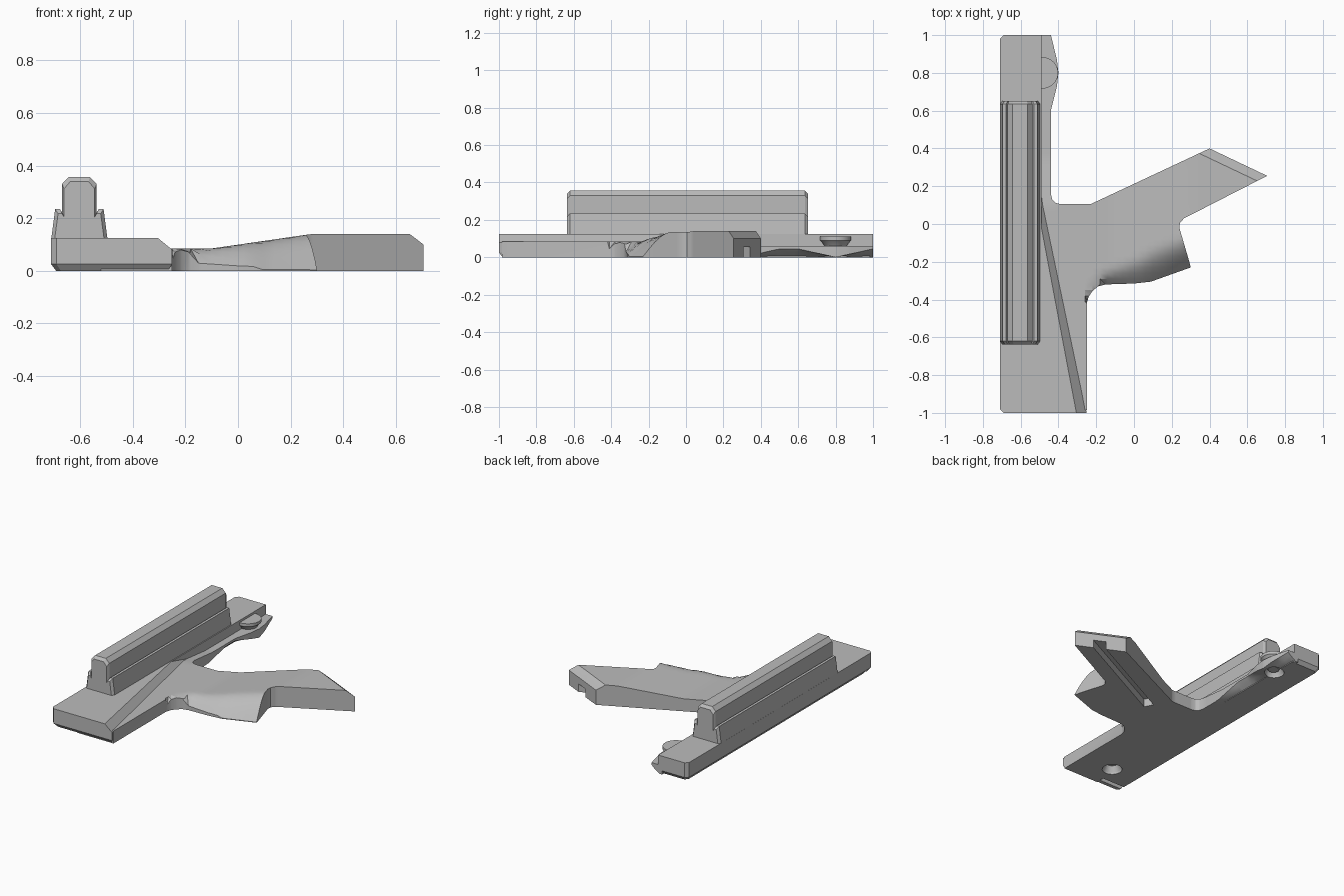
import bpy, bmesh, math
from mathutils import Vector

if "Cube" in bpy.data.objects:
    bpy.data.objects.remove(bpy.data.objects["Cube"])

grey = bpy.data.materials.new("plain_grey")
grey.use_nodes = True
grey.diffuse_color = (0.5, 0.5, 0.5, 1)
grey.node_tree.nodes["Principled BSDF"].inputs["Base Color"].default_value = (0.5, 0.5, 0.5, 1)


def clamp(t):
    return max(0.0, min(1.0, t))


def finish(name, bm):
    bmesh.ops.recalc_face_normals(bm, faces=bm.faces)
    mesh = bpy.data.meshes.new(name)
    bm.to_mesh(mesh)
    bm.free()
    mesh.materials.append(grey)
    ob = bpy.data.objects.new(name, mesh)
    bpy.context.collection.objects.link(ob)
    return ob


def activate(ob):
    bpy.ops.object.select_all(action='DESELECT')
    ob.select_set(True)
    bpy.context.view_layer.objects.active = ob


def loft(layers):
    """Closed solid through outlines of equal point count."""
    bm = bmesh.new()
    rings = [[bm.verts.new(p) for p in layer] for layer in layers]
    n = len(rings[0])
    for a, b in zip(rings, rings[1:]):
        for i in range(n):
            bm.faces.new((a[i], a[(i + 1) % n], b[(i + 1) % n], b[i]))
    bm.faces.new(rings[0])
    bm.faces.new(rings[-1])
    return bm


def turned(name, x, y, profile, sides=40):
    """Round solid from (radius, height) pairs."""
    ang = [math.tau * i / sides for i in range(sides)]
    return finish(name, loft([[(x + r * math.cos(a), y + r * math.sin(a), z) for a in ang]
                              for r, z in profile]))


def cut(ob, cutter):
    mod = ob.modifiers.new("cut", 'BOOLEAN')
    mod.operation, mod.solver, mod.object = 'DIFFERENCE', 'EXACT', cutter
    activate(ob)
    bpy.ops.object.modifier_apply(modifier=mod.name)


def box_cutter(name, centre, size, turn=0):
    bm = bmesh.new()
    bmesh.ops.create_cube(bm, size=1)
    bmesh.ops.scale(bm, vec=size, verts=bm.verts)
    ob = finish(name, bm)
    ob.location, ob.rotation_euler.z = centre, turn
    return ob


# Thick base slab with clipped outer corners and a tapering sloped edge
foot = [(-0.69, -1), (-0.25, -1), (-0.49, 0.15), (-0.49, 1), (-0.69, 1), (-0.71, 0.98), (-0.71, -0.98)]
crest = list(foot)
crest[1], crest[2] = (-0.305, -1), (-0.49, -0.02)
inset = [(-0.48 + (x + 0.48) * 0.92, y * 0.98) for x, y in foot]
slab = finish("base_slab", loft([[(x, y, z) for x, y in ring] for ring, z in
                                 ((inset, 0), (foot, 0.025), (foot, 0.08), (crest, 0.125))]))

# Thin plate with side strip, spur and rising arm
outline = [(-0.52, -0.985), (-0.25, -0.985), (-0.25, -0.42), (-0.24, -0.385), (-0.22, -0.355),
           (-0.19, -0.33), (-0.15, -0.32), (0, -0.315), (0.09, -0.305), (0.3, -0.23), (0.293, -0.2),
           (0.24, -0.02), (0.243, 0.005), (0.265, 0.03), (0.705, 0.255), (0.4, 0.4), (-0.23, 0.105),
           (-0.39, 0.105), (-0.415, 0.112), (-0.433, 0.13), (-0.44, 0.16), (-0.44, 0.6),
           (-0.425, 0.66), (-0.408, 0.73), (-0.4, 0.8), (-0.408, 0.87), (-0.44, 1), (-0.52, 1)]
tip_normal = Vector((0.429, 0.903, 0))
tip_start = 0.486


def top_height(x, y):
    if x < -0.39 and y > 0.1:
        return 0.085 - 0.025 * clamp((y - 0.1) / 0.25)
    base = 0.085 + 0.055 * clamp((x + 0.1) / 0.38)
    if x > -0.25 and y > -0.42:
        # rounded roll-off along the front of the spur
        edge_y = -0.32 + 0.36 * max(0, x - 0.05) - max(0, -0.15 - x)
        width = 0.05 + 0.13 * clamp((x + 0.2) / 0.3)
        edge_z = 0.004 + 0.03 * clamp((0.1 - x) / 0.3)
        roll = math.sin(math.pi / 2 * clamp((y - edge_y) / width))
        if y < 0:
            base = edge_z + (base - edge_z) * roll
    return base - 0.85 * max(0, x * tip_normal.x + y * tip_normal.y - tip_start)


bm = loft([[(x, y, z) for x, y in outline] for z in (0, 1)])
cuts = [(Vector((-0.5 + 0.04 * i, 0, 0)), Vector((1, 0, 0))) for i in range(31)]
cuts += [(Vector((0, -0.41 + 0.03 * i, 0)), Vector((0, 1, 0))) for i in range(46)]
cuts.append((tip_normal * tip_start, tip_normal))
for point, normal in cuts:
    bmesh.ops.bisect_plane(bm, geom=bm.verts[:] + bm.edges[:] + bm.faces[:],
                           plane_co=point, plane_no=normal)
for v in bm.verts:
    x, y, z = v.co
    if z > 0.5:
        v.co.z = top_height(x, y)
    elif x < -0.39 and y > 0.3:
        # underside lifts away from the round boss
        v.co.z = 0.045 * clamp((x + 0.49) / 0.05) * clamp(abs(y - 0.8) / 0.2) * clamp((y - 0.3) / 0.2)
bmesh.ops.triangulate(bm, faces=[f for f in bm.faces if len(f.verts) > 4])
plate = finish("arm_plate", bm)

# Stepped rail with chamfered ends
half = [(0.107, 0.12), (0.092, 0.235), (0.074, 0.235), (0.066, 0.222), (0.066, 0.33), (0.04, 0.357)]
profile = half + [(-x, z) for x, z in reversed(half)]


def rail_ring(y, shrink):
    return [(-0.603 + x * (1 - shrink), y, z - shrink * 0.15 * (z > 0.2)) for x, z in profile]


rail = finish("rail", loft([rail_ring(-0.637, 0.12), rail_ring(-0.62, 0),
                            rail_ring(0.635, 0), rail_ring(0.652, 0.12)]))

# Round boss beside the slab
boss = turned("round_boss", -0.485, 0.8, [(0.035, 0.02), (0.045, 0.04), (0.076, 0.085), (0.083, 0.09), (0.083, 0.11)])

# Countersunk holes, front groove and arm channel underneath
cutters = [turned("hole_cutter", -0.49, y, [(0.068, -0.02), (0.06, 0.012), (0.042, 0.05)]) for y in (-0.8, 0.8)]
groove = box_cutter("groove_cutter", (-0.6, -0.94, 0), (0.34, 0.03, 0.05))
channel = box_cutter("channel_cutter", (0.23, 0.16, 0), (0.85, 0.065, 0.11), math.atan2(0.45, 0.89))
for cutter in cutters:
    cut(slab, cutter)
    cut(plate, cutter)
cut(slab, groove)
cut(plate, channel)
for cutter in cutters + [groove, channel]:
    bpy.data.objects.remove(cutter)

for ob in (plate, boss):
    activate(ob)
    bpy.ops.object.shade_smooth_by_angle(angle=math.radians(28))
